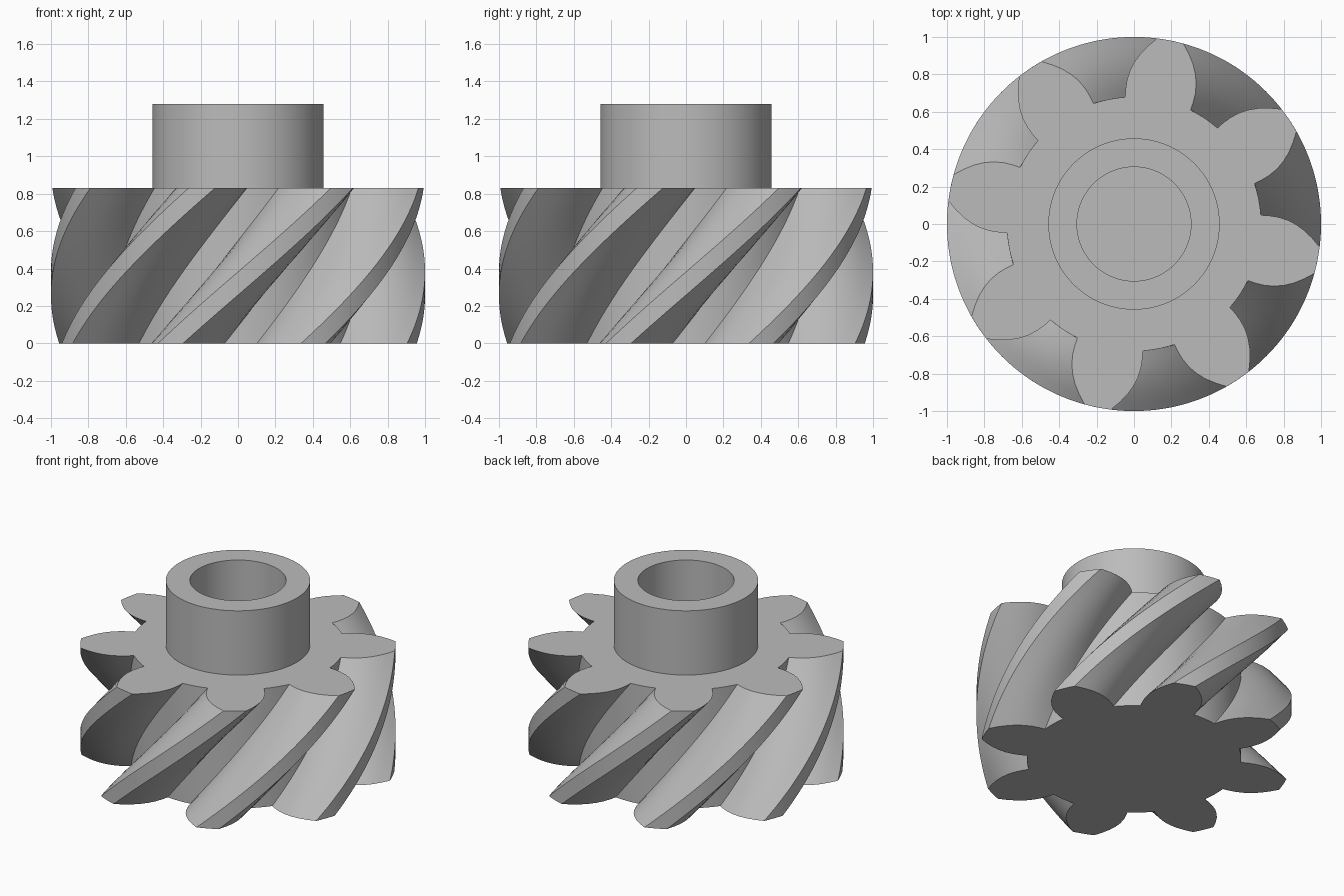
import bpy
import bmesh
from math import cos, sin, radians, tau

TEETH = 8
PITCH = 360 / TEETH
GEAR_TOP, HUB_TOP = 0.83, 1.28
TWIST = 55          # degrees gained from bottom to top
TOP_ANGLE = -11.2   # direction of one tooth on the top face
LAYERS = 40
# Tooth flank as (radius, half angle in degrees), root to tip
FLANK = [(0.68, 15.2), (0.72, 14.8), (0.77, 14.0), (0.82, 12.7),
         (0.865, 11.1), (0.91, 9.1), (0.955, 6.7), (1.0, 4.1)]

cube = bpy.data.objects.get("Cube")
if cube:
    bpy.data.objects.remove(cube, do_unlink=True)

steel = bpy.data.materials.new("grey steel")
steel.use_nodes = True
GREY = (0.5, 0.5, 0.5, 1)
steel.diffuse_color = GREY
steel.node_tree.nodes["Principled BSDF"].inputs["Base Color"].default_value = GREY


def finish(bm, name):
    """Turn a bmesh into a smooth object with sharp creases."""
    bmesh.ops.recalc_face_normals(bm, faces=bm.faces)
    mesh = bpy.data.meshes.new(name)
    bm.to_mesh(mesh)
    bm.free()
    mesh.materials.append(steel)
    obj = bpy.data.objects.new(name, mesh)
    bpy.context.collection.objects.link(obj)
    bpy.ops.object.select_all(action='DESELECT')
    obj.select_set(True)
    bpy.context.view_layer.objects.active = obj
    bpy.ops.object.shade_smooth_by_angle(angle=radians(30))
    return obj


def bridge(bm, lower, upper):
    for i in range(len(lower)):
        j = (i + 1) % len(lower)
        bm.faces.new((lower[i], lower[j], upper[j], upper[i]))


# One tooth outline: flank up, tip arc, flank down, root arc
tooth = [(r, -a) for r, a in FLANK]
tip_r, tip_a = FLANK[-1]
tooth += [(tip_r, tip_a * t) for t in (-0.5, 0, 0.5)]
tooth += [(r, a) for r, a in reversed(FLANK)]
root_r, root_a = FLANK[0]
gap = PITCH - 2 * root_a
tooth += [(root_r, root_a + gap * k / 4) for k in (1, 2, 3)]
outline = [(r, a + PITCH * k) for k in range(TEETH) for r, a in tooth]

# Helical gear body: the outline turned layer by layer
bm = bmesh.new()
rings = []
for layer in range(LAYERS + 1):
    t = layer / LAYERS
    turn = TOP_ANGLE - TWIST * (1 - t)
    rings.append([bm.verts.new((r * cos(radians(a + turn)),
                                r * sin(radians(a + turn)),
                                GEAR_TOP * t)) for r, a in outline])
for lower, upper in zip(rings, rings[1:]):
    bridge(bm, lower, upper)
bm.faces.new(rings[0])
bm.faces.new(rings[-1])
finish(bm, "helical_gear")

# Hollow hub standing on the gear
SIDES = 96
bm = bmesh.new()
section = [(0.458, GEAR_TOP), (0.458, HUB_TOP), (0.305, HUB_TOP), (0.305, GEAR_TOP)]
rings = [[bm.verts.new((r * cos(tau * i / SIDES), r * sin(tau * i / SIDES), z))
          for i in range(SIDES)] for r, z in section]
for lower, upper in zip(rings, rings[1:]):
    bridge(bm, lower, upper)
finish(bm, "hub")
